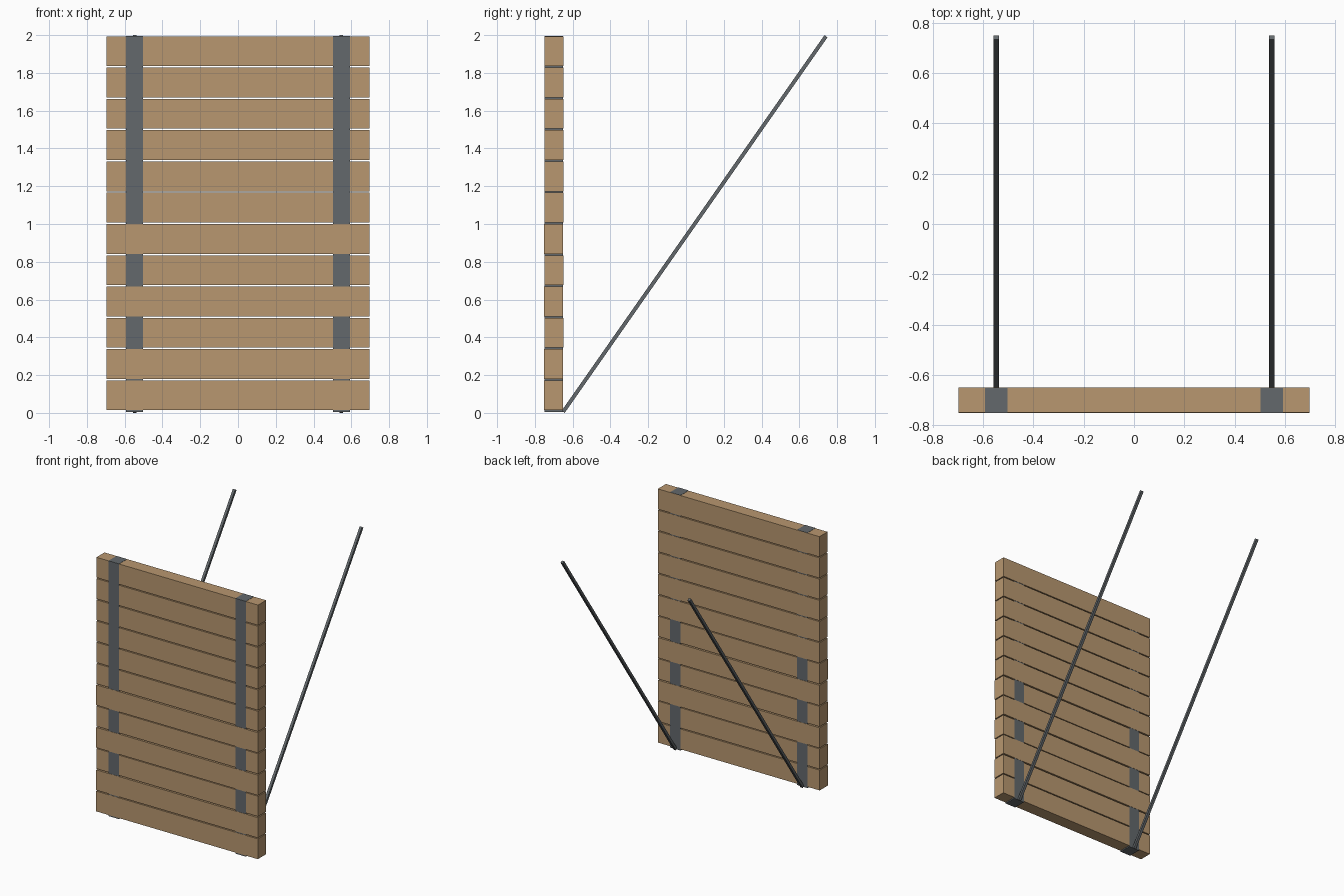
import bpy
import math
from mathutils import Vector

if "Cube" in bpy.data.objects:
    bpy.data.objects.remove(bpy.data.objects["Cube"])


def material(name, rgb):
    m = bpy.data.materials.new(name)
    m.diffuse_color = (*rgb, 1.0)
    m.use_nodes = True
    m.node_tree.nodes["Principled BSDF"].inputs["Base Color"].default_value = m.diffuse_color
    return m


WOOD = material("wood", (0.48, 0.31, 0.16))
STEEL = material("steel", (0.125, 0.14, 0.15))


def box(name, center, size, mat, tilt=0.0):
    bpy.ops.mesh.primitive_cube_add(size=1, location=center, rotation=(tilt, 0, 0))
    ob = bpy.context.object
    ob.name = name
    ob.scale = size
    bpy.ops.object.transform_apply(location=False, rotation=False, scale=True)
    ob.data.materials.append(mat)
    return ob


# stacked planks; a few sit slightly proud of the posts at the front, the rest at the back
PLANKS, HEIGHT, PITCH, BASE = 12, 0.158, 0.1656, 0.014
FORWARD = {0, 1, 3, 5}
for i in range(PLANKS):
    shift = -0.0015 if i in FORWARD else 0.0015
    z = BASE + HEIGHT / 2 + i * PITCH
    box(f"plank_{i + 1}", (0, -0.70 + shift, z), (1.394, 0.099, HEIGHT), WOOD)

# diagonal brace end points in the side plane
low, high = Vector((0, -0.650, 0.006)), Vector((0, 0.741, 1.994))
span = high - low
tilt = -math.atan2(span.y, span.z)

for side, x in (("left", -0.547), ("right", 0.547)):
    # upright post set into the planks
    box(f"post_{side}", (x, -0.70, 1.0), (0.09, 0.099, 1.99), STEEL)
    # square rod leaning away from the foot of the post
    mid = (low + high) / 2
    box(f"brace_{side}", (x, mid.y, mid.z), (0.02, 0.02, span.length), STEEL, tilt)
